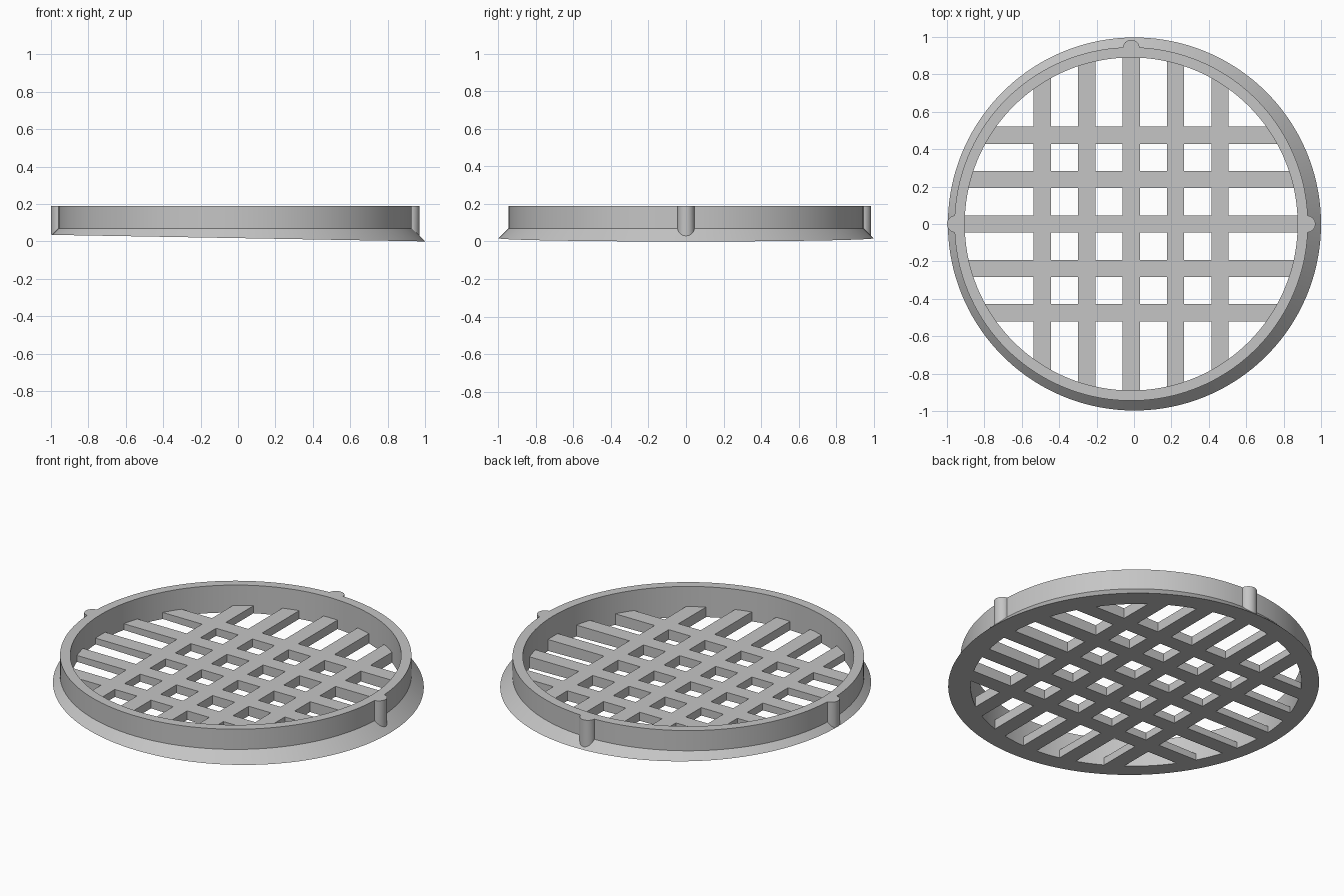
import bpy, bmesh, math

cube = bpy.data.objects.get("Cube")
if cube:
    bpy.data.objects.remove(cube, do_unlink=True)

CX = -0.015                      # axis of the ring
INNER, OUTER = 0.89, 0.945       # wall radii
FLOOR, TOP = 0.07, 0.19          # heights of grid top and rim
TILT = 0.0175                    # slope of the underside
BAR, PITCH = 0.092, 0.2375       # grid bar width and spacing
SEGMENTS = 144

grey = bpy.data.materials.new("neutral grey")
grey.use_nodes = True
grey.diffuse_color = (0.56, 0.56, 0.56, 1)
grey.node_tree.nodes["Principled BSDF"].inputs["Base Color"].default_value = (0.56, 0.56, 0.56, 1)


def under(x):
    """Height of the sloping underside at x."""
    return TILT * (1 - x)


def finish(name, bm):
    bmesh.ops.recalc_face_normals(bm, faces=bm.faces)
    mesh = bpy.data.meshes.new(name)
    bm.to_mesh(mesh)
    bm.free()
    mesh.materials.append(grey)
    obj = bpy.data.objects.new(name, mesh)
    bpy.context.collection.objects.link(obj)
    return obj


def add_prism(bm, outline, top):
    """Upright prism from the sloping underside to a flat top."""
    low = [bm.verts.new((x, y, under(x))) for x, y in outline]
    high = [bm.verts.new((x, y, top)) for x, y in outline]
    bm.faces.new(low)
    bm.faces.new(high)
    for i in range(len(outline)):
        j = (i + 1) % len(outline)
        bm.faces.new((low[i], low[j], high[j], high[i]))


def activate(obj):
    bpy.ops.object.select_all(action='DESELECT')
    obj.select_set(True)
    bpy.context.view_layer.objects.active = obj


def merge(obj, other):
    mod = obj.modifiers.new("union", 'BOOLEAN')
    mod.operation = 'UNION'
    mod.solver = 'EXACT'
    mod.object = other
    activate(obj)
    bpy.ops.object.modifier_apply(modifier=mod.name)
    bpy.data.objects.remove(other, do_unlink=True)


# Ring wall with a flared skirt cut by the sloping underside
bm = bmesh.new()
loops = []
for i in range(SEGMENTS):
    a = 2 * math.pi * i / SEGMENTS
    c, s = math.cos(a), math.sin(a)
    skirt = (OUTER + FLOOR - TILT * (1 - CX)) / (1 - TILT * c)
    profile = [(INNER, under(CX + INNER * c)), (skirt, under(CX + skirt * c)),
               (OUTER, FLOOR), (OUTER, TOP), (INNER, TOP)]
    loops.append([bm.verts.new((CX + r * c, r * s, z)) for r, z in profile])
for i, loop in enumerate(loops):
    nxt = loops[(i + 1) % SEGMENTS]
    for k in range(len(loop)):
        m = (k + 1) % len(loop)
        bm.faces.new((loop[k], nxt[k], nxt[m], loop[m]))
ring = finish("flared_ring", bm)

# Three round locating ribs: left, back and right
bm = bmesh.new()
for px, py in ((1, 0), (0, 1), (-1, 0)):
    x, y = CX + px * 0.94, py * 0.94
    base = under(x + px * 0.045) + 0.003
    rib = bmesh.ops.create_cone(bm, cap_ends=True, segments=32, radius1=0.045,
                                radius2=0.045, depth=TOP - base)
    bmesh.ops.translate(bm, verts=rib["verts"], vec=(x, y, (TOP + base) / 2))
merge(ring, finish("locating_ribs", bm))
activate(ring)
bpy.ops.object.shade_smooth_by_angle(angle=math.radians(30))


# Crossed bars of the grid, each ending at the inside of the wall
def bars(name, along_x):
    bm = bmesh.new()
    reach = INNER + 0.003
    for n in range(-2, 3):
        a, b = n * PITCH - BAR / 2, n * PITCH + BAR / 2
        la, lb = math.sqrt(reach**2 - a * a), math.sqrt(reach**2 - b * b)
        outline = [(-la, a), (la, a), (lb, b), (-lb, b)]
        if not along_x:
            outline = [(v, u) for u, v in outline]
        add_prism(bm, [(x + CX, y) for x, y in outline], FLOOR)
    return finish(name, bm)


grid = bars("floor_grid", True)
merge(grid, bars("cross_bars", False))
